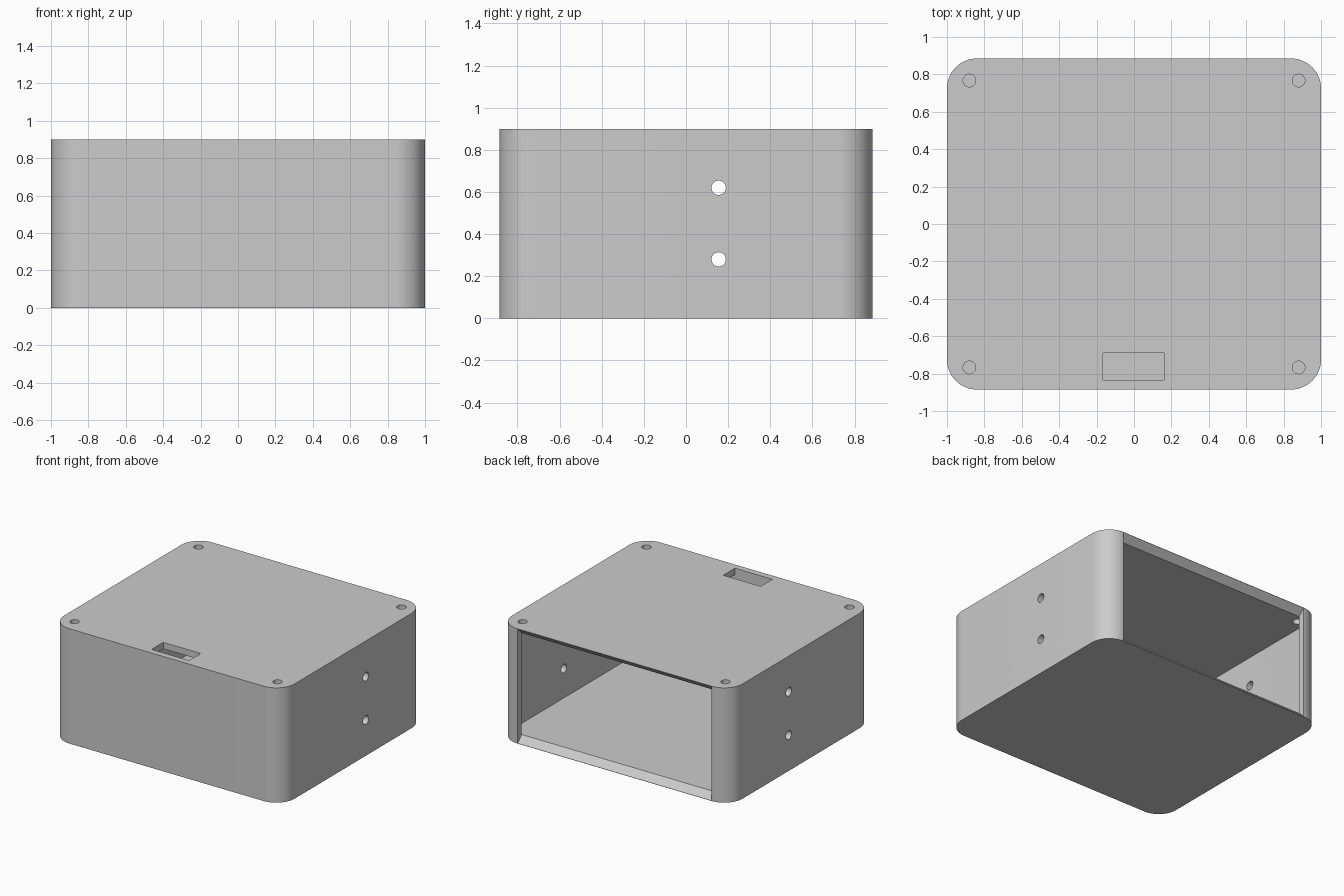
import bpy, bmesh, math
from mathutils import Vector

W, D, H = 1.0, 0.885, 0.90      # half width, half depth, height
WALL, RADIUS = 0.05, 0.16

cube = bpy.data.objects.get("Cube")
if cube:
    bpy.data.objects.remove(cube, do_unlink=True)

grey = bpy.data.materials.new("light_grey_plastic")
grey.use_nodes = True
colour = (0.6, 0.6, 0.6, 1)
grey.diffuse_color = colour
grey.node_tree.nodes["Principled BSDF"].inputs["Base Color"].default_value = colour


def prism(name, points, sweep):
    """Extrude a closed outline along a vector into a solid."""
    bm = bmesh.new()
    face = bm.faces.new([bm.verts.new(p) for p in points])
    new = bmesh.ops.extrude_face_region(bm, geom=[face])["geom"]
    bmesh.ops.translate(bm, vec=Vector(sweep),
                        verts=[v for v in new if isinstance(v, bmesh.types.BMVert)])
    bmesh.ops.recalc_face_normals(bm, faces=bm.faces)
    mesh = bpy.data.meshes.new(name)
    bm.to_mesh(mesh)
    bm.free()
    mesh.materials.append(grey)
    obj = bpy.data.objects.new(name, mesh)
    bpy.context.collection.objects.link(obj)
    return obj


def rounded_outline(hx, hy, r, z, steps=16):
    """Rectangle with round corners, counter-clockwise."""
    points = []
    for i, (sx, sy) in enumerate([(1, 1), (-1, 1), (-1, -1), (1, -1)]):
        for s in range(steps + 1):
            a = (i + s / steps) * math.pi / 2
            points.append((sx * (hx - r) + r * math.cos(a),
                           sy * (hy - r) + r * math.sin(a), z))
    return points


def ring(r, place, steps=32):
    turns = [2 * math.pi * s / steps for s in range(steps)]
    return [place(r * math.cos(a), r * math.sin(a)) for a in turns]


# Shell and its hollow inside
case = prism("case", rounded_outline(W, D, RADIUS, 0), (0, 0, H))
cutters = [prism("cavity_cutter",
                 rounded_outline(W - WALL, D - WALL, RADIUS - WALL, WALL),
                 (0, 0, H - 2 * WALL))]

# Open back, with lid and floor edges bevelled outward
side = [(0.79, 0.097), (0.90, -0.013), (0.90, H + 0.013), (0.79, H - 0.097)]
half = W - RADIUS
cutters.append(prism("back_opening_cutter", [(-half, y, z) for y, z in side],
                     (2 * half, 0, 0)))

# Cable slot near the front of the lid
slot = [(-0.165, -0.835), (0.16, -0.835), (0.16, -0.69), (-0.165, -0.69)]
cutters.append(prism("slot_cutter", [(x, y, H - 0.1) for x, y in slot], (0, 0, 0.2)))

# Screw holes in the lid corners
for sx in (-1, 1):
    for sy in (-1, 1):
        cutters.append(prism(
            "screw_hole_cutter",
            ring(0.034, lambda u, v: (sx * 0.88 + u, sy * 0.767 + v, H - 0.1)),
            (0, 0, 0.2)))

# Pairs of holes straight through both side walls
for z in (0.28, 0.62):
    cutters.append(prism("side_hole_cutter",
                         ring(0.034, lambda u, v: (-1.1, 0.155 + u, z + v)),
                         (2.2, 0, 0)))

bpy.context.view_layer.objects.active = case
for cutter in cutters:
    cutter.hide_render = True
    mod = case.modifiers.new(cutter.name, "BOOLEAN")
    mod.operation, mod.solver, mod.object = "DIFFERENCE", "EXACT", cutter
    bpy.ops.object.modifier_apply(modifier=mod.name)
    bpy.data.objects.remove(cutter, do_unlink=True)

bpy.ops.object.select_all(action="DESELECT")
case.select_set(True)
bpy.ops.object.shade_smooth_by_angle(angle=math.radians(30))
